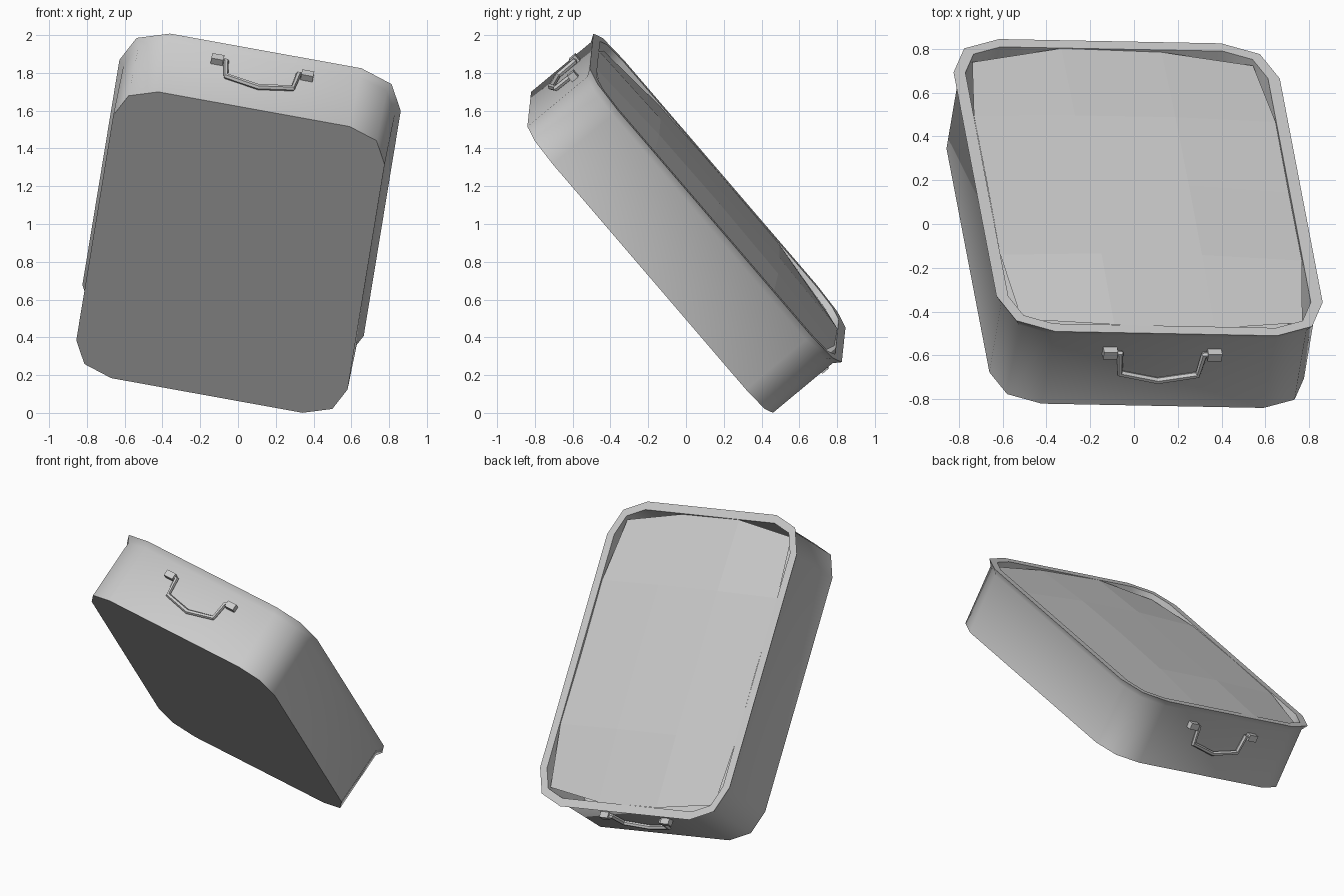
import bpy, bmesh, math
from mathutils import Vector, Matrix

cube = bpy.data.objects.get("Cube")
if cube:
    bpy.data.objects.remove(cube)

mat = bpy.data.materials.new("light_grey")
mat.use_nodes = True
grey = (0.6, 0.6, 0.6, 1)
mat.diffuse_color = grey
mat.node_tree.nodes["Principled BSDF"].inputs["Base Color"].default_value = grey

# Tilted frame of the tray: width, length and depth axes
u = Vector((0.983, -0.019, -0.178)).normalized()
v = Vector((-0.129, 0.646, -0.752))
v = (v - u * v.dot(u)).normalized()
n = u.cross(v)
frame = Matrix.Translation((-0.04, -0.18, 0.85)) @ Matrix((u, v, n)).transposed().to_4x4()

HALF_W, HALF_L, RADIUS, DEPTH = 0.73, 1.006, 0.215, 0.455


def finish(bm, name, smooth=False):
    bmesh.ops.recalc_face_normals(bm, faces=bm.faces[:])
    mesh = bpy.data.meshes.new(name)
    bm.to_mesh(mesh)
    bm.free()
    mesh.materials.append(mat)
    ob = bpy.data.objects.new(name, mesh)
    bpy.context.collection.objects.link(ob)
    ob.matrix_world = frame
    if smooth:
        bpy.ops.object.select_all(action='DESELECT')
        ob.select_set(True)
        bpy.context.view_layer.objects.active = ob
        bpy.ops.object.shade_smooth_by_angle(angle=math.radians(46))
    return ob


def ring(bm, grow, h):
    """Rounded rectangle with two segments in each corner."""
    verts = []
    for k, (sx, sy) in enumerate(((1, 1), (-1, 1), (-1, -1), (1, -1))):
        for step in range(3):
            ang = math.pi / 2 * (k + step / 2)
            r = RADIUS + grow
            verts.append(bm.verts.new((sx * (HALF_W - RADIUS) + r * math.cos(ang),
                                       sy * (HALF_L - RADIUS) + r * math.sin(ang), h)))
    return verts


# Tray: outer wall, flared lip, flat rim and inner wall
bm = bmesh.new()
rings = [ring(bm, g, h) for g, h in ((0, 0), (0, 0.415), (0.027, DEPTH),
                                     (-0.028, DEPTH), (-0.035, 0.03))]
for a, b in zip(rings, rings[1:]):
    for i in range(len(a)):
        j = (i + 1) % len(a)
        bm.faces.new((a[i], a[j], b[j], b[i]))
bm.faces.new(rings[0])
bm.faces.new(rings[-1])
finish(bm, "tray", smooth=True)

# Filling: coarse, slightly domed sheet with sunken corners
bm = bmesh.new()
bmesh.ops.create_grid(bm, x_segments=3, y_segments=4, size=1)
for p in bm.verts:
    x, y = p.co.x, p.co.y
    corner = abs(x * y) > 0.9
    edge = max(abs(x), abs(y)) > 0.9
    pull = 0.93 if corner else 1
    wave = 0.006 * math.sin(5 * x + 3 * y)
    h = 0.425 if corner else 0.449 if edge else 0.468
    p.co = (x * 0.7 * pull, y * 0.976 * pull, h + wave)
finish(bm, "filling")


def box(bm, center, size):
    m = Matrix.Translation(center) @ Matrix.Diagonal((*size, 1))
    bmesh.ops.create_cube(bm, size=1, matrix=m)


# Handles: a pair of mounts and a bent bar on each end wall
half_bar = [(0.25, 0.325), (0.195, 0.325), (0.18, 0.205)]
path = [(-x, z) for x, z in half_bar] + [(0, 0.165)] + half_bar[::-1]
for side, name in ((-1, "upper"), (1, "lower")):
    bm = bmesh.new()
    for sx in (-1, 1):
        box(bm, (sx * 0.242, side * 1.02, 0.325), (0.065, 0.05, 0.042))
    finish(bm, name + "_handle_mounts")

    bm = bmesh.new()
    sections = []
    for i, (x, z) in enumerate(path):
        before = Vector(path[max(i - 1, 0)])
        after = Vector(path[min(i + 1, len(path) - 1)])
        t = (after - before).normalized()
        side_dir = Vector((-t.y, 0, t.x))
        out = Vector((0, 1, 0))
        center = Vector((x, side * 1.024, z))
        sections.append([bm.verts.new(center + 0.016 * (side_dir * math.cos(q) + out * math.sin(q)))
                         for q in (math.pi / 3 * s for s in range(6))])
    for a, b in zip(sections, sections[1:]):
        for s in range(6):
            e = (s + 1) % 6
            bm.faces.new((a[s], a[e], b[e], b[s]))
    bm.faces.new(sections[0])
    bm.faces.new(sections[-1])
    finish(bm, name + "_handle_bar")
